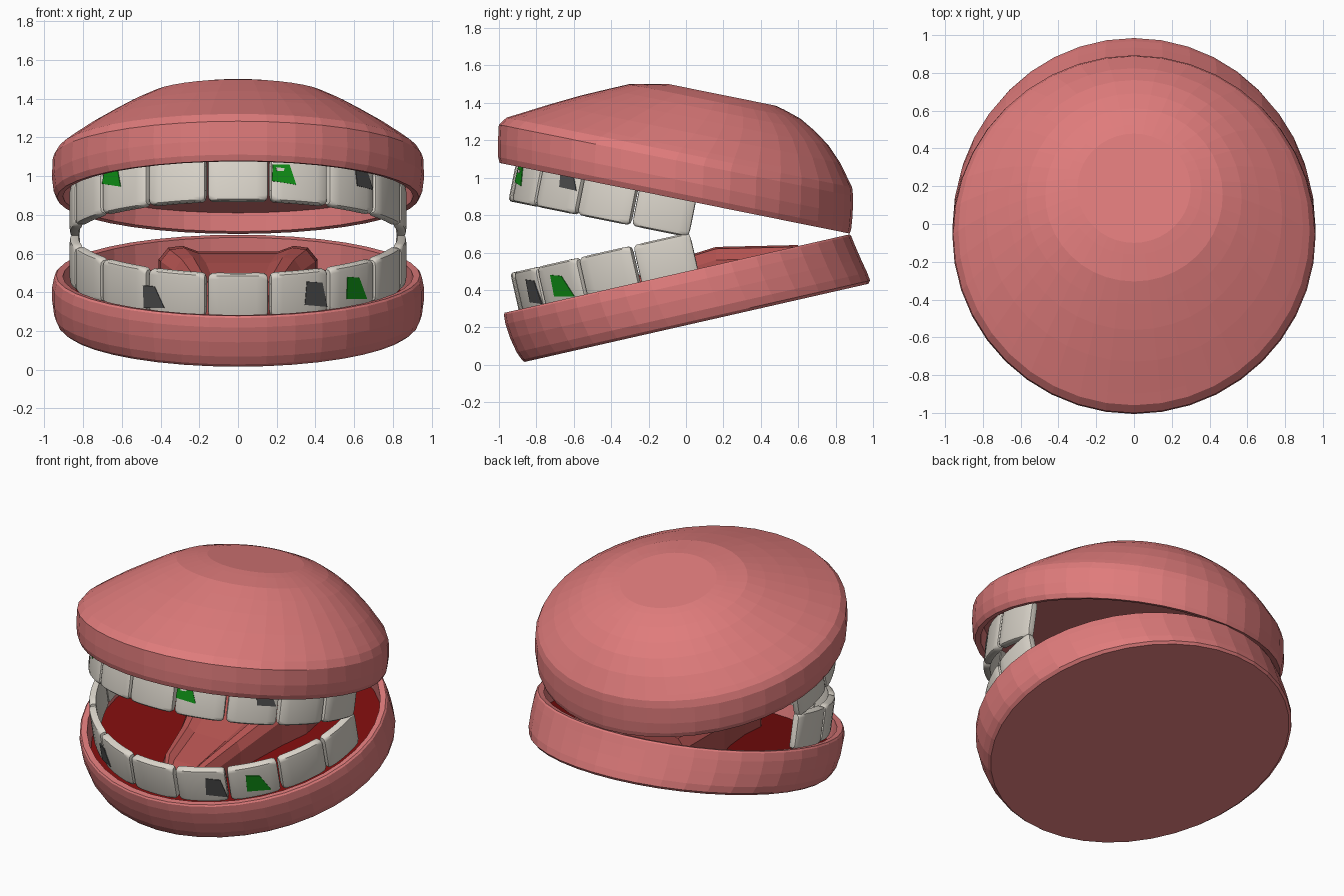
import bpy, bmesh
from math import sin, cos, pi, radians, asin, sqrt

if "Cube" in bpy.data.objects:
    bpy.data.objects.remove(bpy.data.objects["Cube"])


def material(name, r, g, b):
    m = bpy.data.materials.new(name)
    m.use_nodes = True
    m.diffuse_color = (r, g, b, 1)
    m.node_tree.nodes["Principled BSDF"].inputs["Base Color"].default_value = (r, g, b, 1)
    return m


GUM = material("gum pink", 0.74, 0.2, 0.2)
FLOOR = material("mouth dark red", 0.2, 0.004, 0.004)
TONGUE = material("tongue red", 0.45, 0.085, 0.08)
TOOTH = material("tooth ivory", 0.7, 0.66, 0.59)
GREEN = material("decay green", 0.005, 0.28, 0.008)
GREY = material("decay grey", 0.075, 0.075, 0.075)

# Placement of each jaw: tilt about x and origin
LOWER = (radians(12.8), (0, 0.0145, 0.2145))
UPPER = (radians(-11.4), (0, -0.06, 0.89))
R = 0.87            # radius of the tooth arch
STEP = radians(21.8)


def loft(name, rings, mats, place=None, closed=True, cap_mat=0):
    """Skin a list of vertex rings, capping both ends."""
    bm = bmesh.new()
    loops = [[bm.verts.new(p) for p in ring] for ring in rings]
    n = len(loops[0])
    for a, b in zip(loops, loops[1:]):
        for i in range(n):
            j = (i + 1) % n
            bm.faces.new((a[i], a[j], b[j], b[i]))
    bm.faces.new(loops[0][::-1])
    bm.faces.new(loops[-1]).material_index = cap_mat
    bmesh.ops.recalc_face_normals(bm, faces=bm.faces)
    me = bpy.data.meshes.new(name)
    bm.to_mesh(me)
    bm.free()
    ob = bpy.data.objects.new(name, me)
    bpy.context.collection.objects.link(ob)
    for m in mats:
        me.materials.append(m)
    if place:
        ob.rotation_euler.x, ob.location = place
    return ob


def oval(h, front, back, w, n=40):
    """Ring at height h reaching from front to back, half width w."""
    mid, half = (front + back) / 2, (back - front) / 2
    return [(w * cos(2 * pi * i / n), mid + half * sin(2 * pi * i / n), h) for i in range(n)]


# Lower jaw: rounded outside, lip, inner wall, dark floor
loft("lower_jaw", [oval(*r) for r in (
    (0, -0.9, 0.985, 0.91),
    (0.015, -0.912, 0.998, 0.93),
    (0.06, -0.93, 0.992, 0.95),
    (0.14, -0.947, 0.975, 0.96),
    (0.22, -0.955, 0.96, 0.96),
    (0.27, -0.952, 0.952, 0.95),
    (0.28, -0.945, 0.945, 0.94),
    (0.275, -0.905, 0.905, 0.905),
    (0.13, -0.9, 0.9, 0.9),
)], [GUM, FLOOR], LOWER, cap_mat=1)

# Upper jaw: shallow roof inside, lip, wall, lopsided dome
loft("upper_jaw", [oval(*r) for r in (
    (0.1, -0.9, 0.9, 0.9),
    (0.005, -0.915, 0.915, 0.905),
    (0, -0.955, 0.955, 0.935),
    (0.03, -0.97, 0.957, 0.952),
    (0.1, -0.985, 0.95, 0.962),
    (0.2, -1.0, 0.932, 0.957),
    (0.245, -0.967, 0.918, 0.93),
    (0.275, -0.911, 0.895, 0.895),
    (0.36, -0.755, 0.83, 0.785),
    (0.44, -0.6, 0.75, 0.665),
    (0.5, -0.47, 0.665, 0.57),
    (0.55, -0.36, 0.575, 0.47),
    (0.58, -0.22, 0.48, 0.36),
    (0.592, -0.16, 0.43, 0.3),
)], [GUM], UPPER)

# Tongue: narrow low tip widening to a flat raised back, shallow groove
sections = []
for y, w, base, top in ((-0.62, 0.13, 0.15, 0.33), (-0.56, 0.17, 0.16, 0.38),
                        (-0.3, 0.23, 0.22, 0.46), (0.0, 0.33, 0.3, 0.58),
                        (0.16, 0.4, 0.33, 0.63), (0.6, 0.41, 0.42, 0.64)):
    half = [(w, base), (w, top - 0.07), (w * 0.88, top - 0.01), (w * 0.7, top),
            (w * 0.5, top - 0.03)]
    sections.append([(x, y, z) for x, z in half] + [(-x, y, z) for x, z in reversed(half)])
loft("tongue", sections, [TONGUE])


def arch(angle, r, h):
    return (r * sin(angle), -r * cos(angle), h)


def tooth(name, angle, lo, hi, place):
    """Curved plate with rounded corners and softened outer edges."""
    columns = []
    #            position, corner inset, edge drop
    half = ((0.5, 0.035, 0.018), (0.485, 0.012, 0.006), (0.44, 0.002, 0.001),
            (0.3, 0, 0), (0.1, 0, 0))
    for s, inset, drop in half + tuple((-s, i, d) for s, i, d in reversed(half)):
        a = angle + s * STEP * 0.965
        b, t, r = lo + inset, hi - inset, R - drop
        columns.append([arch(a, q, h) for q, h in (
            (R - 0.045, b), (r - 0.014, b), (r - 0.003, b + 0.008), (r, b + 0.025),
            (r, t - 0.025), (r - 0.003, t - 0.008), (r - 0.014, t), (R - 0.045, t))])
    ob = loft(name, columns, [TOOTH], place)
    bpy.ops.object.select_all(action="DESELECT")
    ob.select_set(True)
    bpy.context.view_layer.objects.active = ob
    bpy.ops.object.shade_smooth_by_angle(angle=radians(40))


# Nine teeth in each jaw
for k in range(-4, 5):
    tooth("lower_tooth_%d" % (k + 5), k * STEP, 0.245, 0.48, LOWER)
    tooth("upper_tooth_%d" % (k + 5), k * STEP, -0.19, 0.05, UPPER)


def patch(name, corners, mat, place, lift=0.004):
    """Thin plate on the tooth arch; corners are (x, world z)."""
    tilt, (_, _, z0) = place
    rings = []
    for r in (R - 0.003, R + lift):
        ring = []
        for x, z in corners:
            v = -sqrt(R * R - x * x)
            ring.append(arch(asin(x / R), r, (z - z0 - sin(tilt) * v) / cos(tilt)))
        rings.append(ring)
    loft(name, rings, [mat], place)


# Decay patches on the outer tooth faces
patch("upper_green_patch_right", ((-0.69, 1.02), (-0.62, 1.03), (-0.605, 0.945), (-0.7, 0.96)), GREEN, UPPER)
patch("upper_green_patch_left", ((0.18, 1.06), (0.265, 1.06), (0.3, 0.955), (0.175, 0.975)), GREEN, UPPER)
patch("upper_patch_chip", ((0.195, 1.045), (0.24, 1.04), (0.235, 1.025), (0.2, 1.025)), TOOTH, UPPER, 0.006)
patch("upper_grey_patch", ((0.605, 1.04), (0.665, 1.03), (0.695, 0.93), (0.615, 0.95)), GREY, UPPER)
patch("lower_grey_patch_right", ((-0.49, 0.435), (-0.43, 0.43), (-0.38, 0.32), (-0.485, 0.32)), GREY, LOWER)
patch("lower_grey_patch_left", ((0.355, 0.455), (0.435, 0.45), (0.46, 0.325), (0.345, 0.335)), GREY, LOWER)
patch("lower_green_patch", ((0.565, 0.48), (0.625, 0.475), (0.665, 0.365), (0.56, 0.365)), GREEN, LOWER)
